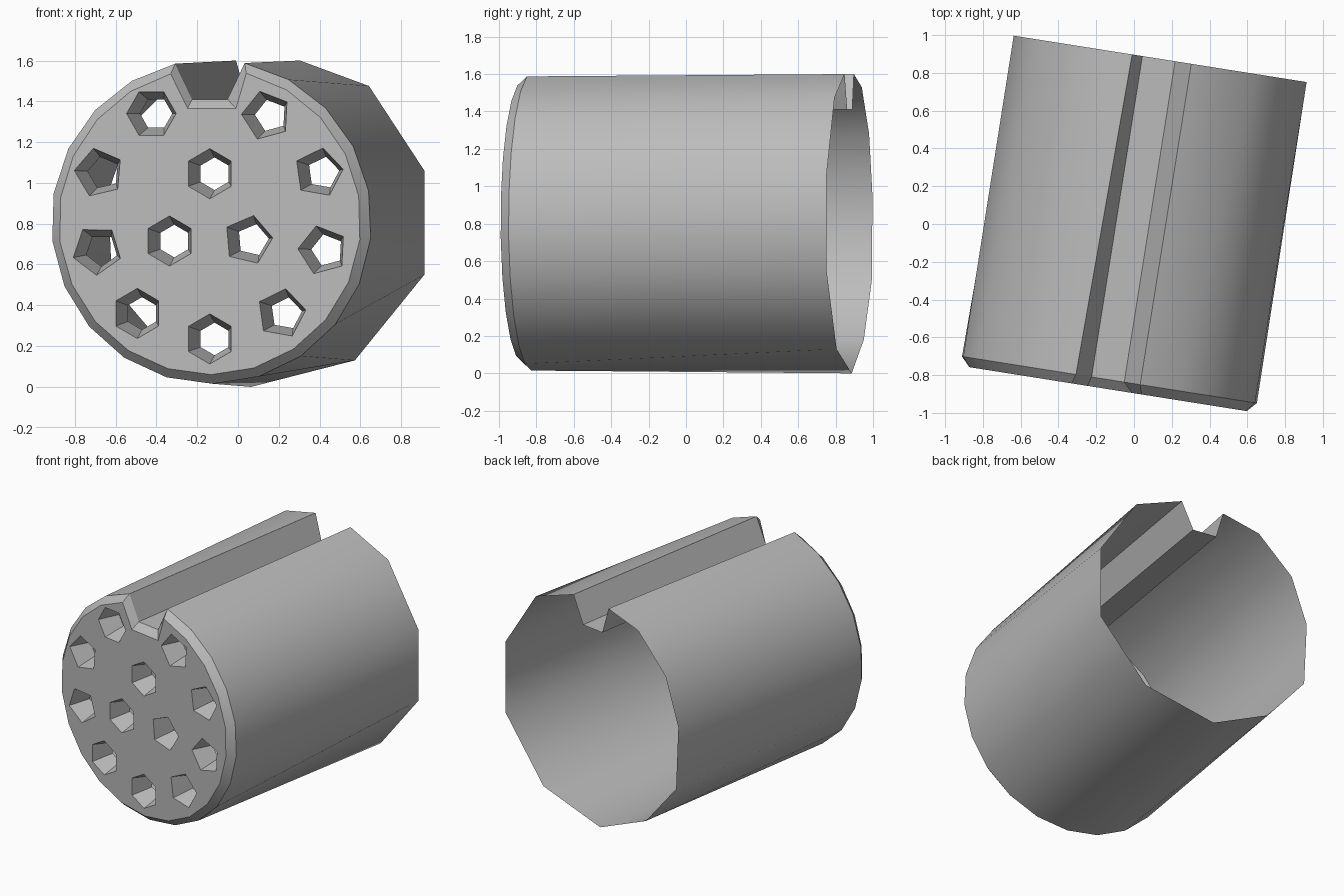
import bpy, bmesh
from math import sin, cos, pi, radians, atan2
from mathutils import Matrix

cube = bpy.data.objects.get("Cube")
if cube:
    bpy.data.objects.remove(cube)

TURN = radians(-9)
HALF = 0.885      # half length of the shell
MID = 0.81        # height of the axis
CHAMFER = 0.05

grey = bpy.data.materials.new("plain grey")
grey.use_nodes = True
COLOUR = (0.5, 0.5, 0.5, 1)
grey.diffuse_color = COLOUR
grey.node_tree.nodes["Principled BSDF"].inputs["Base Color"].default_value = COLOUR


def arc(radius, start, end, steps):
    """Points (x, z) running clockwise round the axis."""
    out = []
    for i in range(steps + 1):
        a = radians(start + (end - start) * i / steps)
        out.append((radius * cos(a), min(MID + radius * sin(a), 1.6)))
    return out


def ring(bm, points, depth):
    return [bm.verts.new((x, depth, z)) for x, z in points]


def sweep(v):
    """Clockwise angle from the top of the shell."""
    return atan2(v.co.x, v.co.z - MID) % (2 * pi)


def zip_rings(bm, a, b):
    """Join two open chains with different point counts by triangles."""
    i = j = 0
    while i < len(a) - 1 or j < len(b) - 1:
        step_a = j == len(b) - 1 or (
            i < len(a) - 1 and sweep(a[i + 1]) <= sweep(b[j + 1]))
        if step_a:
            bm.faces.new((a[i], a[i + 1], b[j]))
            i += 1
        else:
            bm.faces.new((a[i], b[j + 1], b[j]))
            j += 1


def strip(bm, a, b, closed=False):
    n = len(a)
    for i in range(n if closed else n - 1):
        k = (i + 1) % n
        bm.faces.new((a[i], a[k], b[k], b[i]))


def finish(bm, name, sharp):
    bmesh.ops.recalc_face_normals(bm, faces=bm.faces)
    # Open sheets: make the outside the front side
    score = sum(f.normal.dot(f.calc_center_median() - center) * f.calc_area()
                for f in bm.faces for center in [Matrix.Translation((0, 0, MID)).translation])
    if score < 0:
        bmesh.ops.reverse_faces(bm, faces=bm.faces)
    bm.transform(Matrix.Rotation(TURN, 4, 'Z'))
    mesh = bpy.data.meshes.new(name)
    bm.to_mesh(mesh)
    bm.free()
    mesh.materials.append(grey)
    mesh.shade_smooth()
    mesh.set_sharp_from_angle(angle=radians(sharp))
    obj = bpy.data.objects.new(name, mesh)
    bpy.context.collection.objects.link(obj)


# Rim outlines, from the right lip of the groove round to the left lip
front_rim = arc(0.795, 78, -257, 20)
back_rim = [(0.167, 1.6), (0.51, 1.475), (0.785, 1.06), (0.785, 0.55),
            (0.44, 0.13), (-0.075, 0.0), (-0.49, 0.18), (-0.765, 0.5),
            (-0.785, 0.95), (-0.67, 1.28), (-0.42, 1.53), (-0.15, 1.6)]
groove_floor = [(-0.095, 1.41), (0.08, 1.41)]

# Open-backed shell with a groove along the top
bm = bmesh.new()
front = ring(bm, front_rim, CHAMFER - HALF)
back = ring(bm, back_rim, HALF)
zip_rings(bm, front, back)
floor_f = ring(bm, groove_floor, CHAMFER - HALF)
floor_b = ring(bm, groove_floor, HALF)
strip(bm, [front[-1], *floor_f, front[0]], [back[-1], *floor_b, back[0]])
finish(bm, "outer_shell", 40)

# Front plate: chamfered edge, then a flat face pierced by tapered sleeves
bm = bmesh.new()
outer = ring(bm, front_rim + groove_floor, CHAMFER - HALF)
inner = ring(bm, arc(0.75, 76, -255, 20) + [(-0.11, 1.365), (0.13, 1.365)], -HALF)
strip(bm, outer, inner, closed=True)
plate_edges = [bm.edges.get((v, inner[i - 1])) for i, v in enumerate(inner)]

# Holes: x, z, number of sides, angle of first corner
holes = [(0, 1.045, 6, 90), (-0.2, 0.715, 6, 90), (0.19, 0.72, 5, 77),
         (-0.29, 1.34, 6, 0), (0.28, 1.33, 5, 105), (-0.55, 1.05, 5, 103),
         (0.54, 1.05, 5, 80), (-0.56, 0.67, 5, 125), (0.56, 0.67, 5, 33),
         (-0.36, 0.36, 6, 90), (0, 0.235, 6, 90), (0.355, 0.36, 5, 80)]
for x, z, sides, first in holes:
    def corners(r):
        return [(x + r * cos(radians(first) + 2 * pi * i / sides),
                 z + r * sin(radians(first) + 2 * pi * i / sides)) for i in range(sides)]
    mouth = ring(bm, corners(0.123), -HALF)
    tip = ring(bm, corners(0.08), 0.15 - HALF)
    strip(bm, mouth, tip, closed=True)
    plate_edges += [bm.edges.get((v, mouth[i - 1])) for i, v in enumerate(mouth)]
bmesh.ops.triangle_fill(bm, use_beauty=True, edges=plate_edges, normal=(0, -1, 0))
finish(bm, "front_plate", 30)
